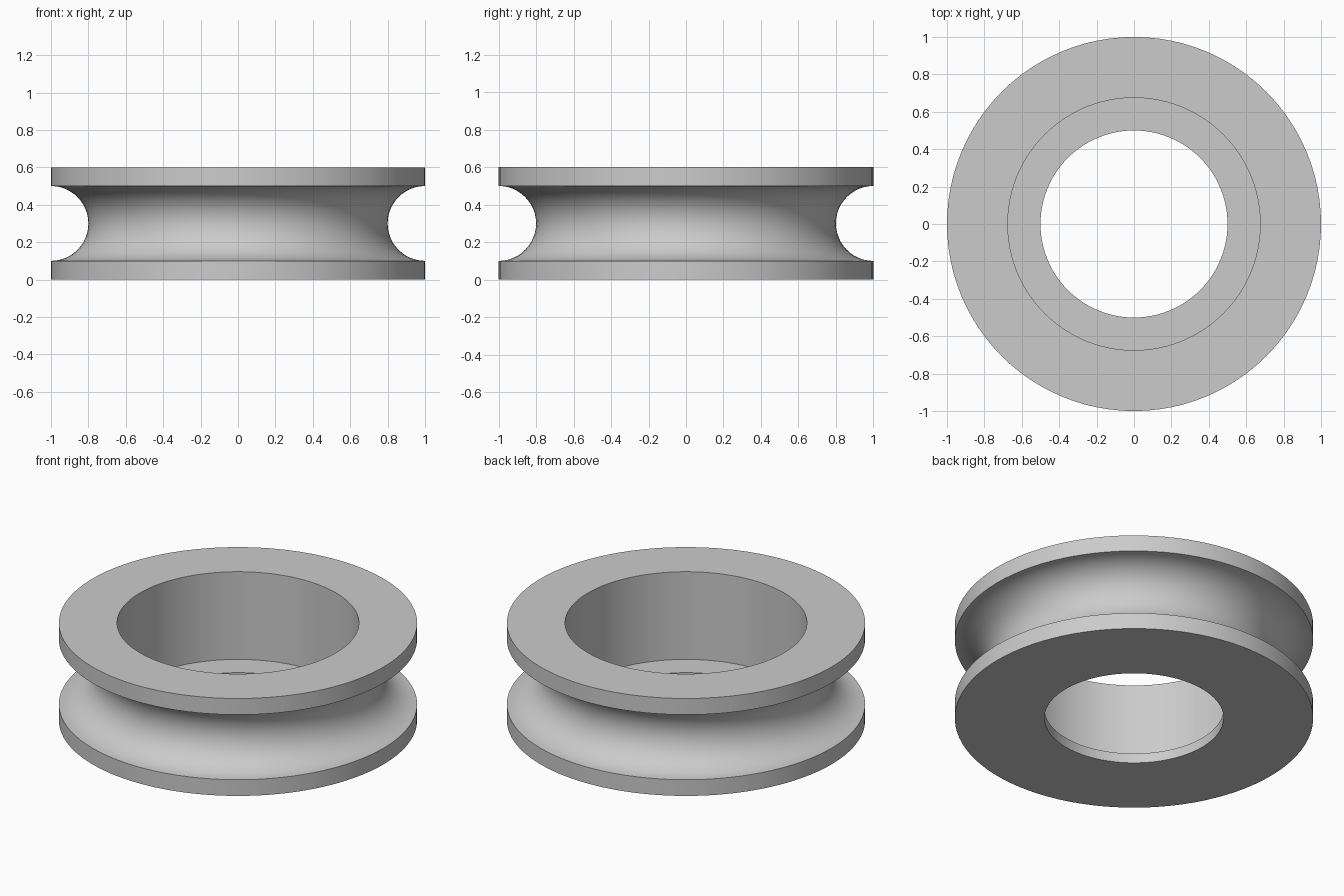
import bpy
import bmesh
from math import sin, cos, pi, radians

SEGMENTS = 96
RADIUS, HEIGHT = 1.0, 0.6
GROOVE = 0.2                # radius of the half-round groove
BORE, LIP_BORE = 0.675, 0.5 # main bore and the narrower lip at the bottom
LIP_HEIGHT = 0.06

cube = bpy.data.objects.get("Cube")
if cube:
    bpy.data.objects.remove(cube, do_unlink=True)

# Plain grey material
grey = bpy.data.materials.new("grey")
grey.use_nodes = True
colour = (0.6, 0.6, 0.6, 1)
grey.diffuse_color = colour
grey.node_tree.nodes["Principled BSDF"].inputs["Base Color"].default_value = colour

# Cross-section: stepped bore inside, half-round groove outside
steps = 24
groove = [(RADIUS - GROOVE * sin(pi * i / steps),
           HEIGHT / 2 - GROOVE * cos(pi * i / steps)) for i in range(steps + 1)]
profile = [(LIP_BORE, 0), (RADIUS, 0), *groove, (RADIUS, HEIGHT),
           (BORE, HEIGHT), (BORE, LIP_HEIGHT), (LIP_BORE, LIP_HEIGHT)]

# Revolve the closed section around z
bm = bmesh.new()
verts = [bm.verts.new((r, 0, z)) for r, z in profile]
edges = [bm.edges.new((a, b)) for a, b in zip(verts, verts[1:] + verts[:1])]
bmesh.ops.spin(bm, geom=verts + edges, cent=(0, 0, 0), axis=(0, 0, 1),
               angle=2 * pi, steps=SEGMENTS, use_merge=False)
bmesh.ops.remove_doubles(bm, verts=bm.verts[:], dist=0.0001)
bmesh.ops.recalc_face_normals(bm, faces=bm.faces[:])

mesh = bpy.data.meshes.new("grooved_ring")
bm.to_mesh(mesh)
bm.free()
mesh.materials.append(grey)
ring = bpy.data.objects.new("grooved_ring", mesh)
bpy.context.collection.objects.link(ring)

# Smooth curves, crisp rims
bpy.ops.object.select_all(action="DESELECT")
ring.select_set(True)
bpy.context.view_layer.objects.active = ring
bpy.ops.object.shade_smooth_by_angle(angle=radians(30))
